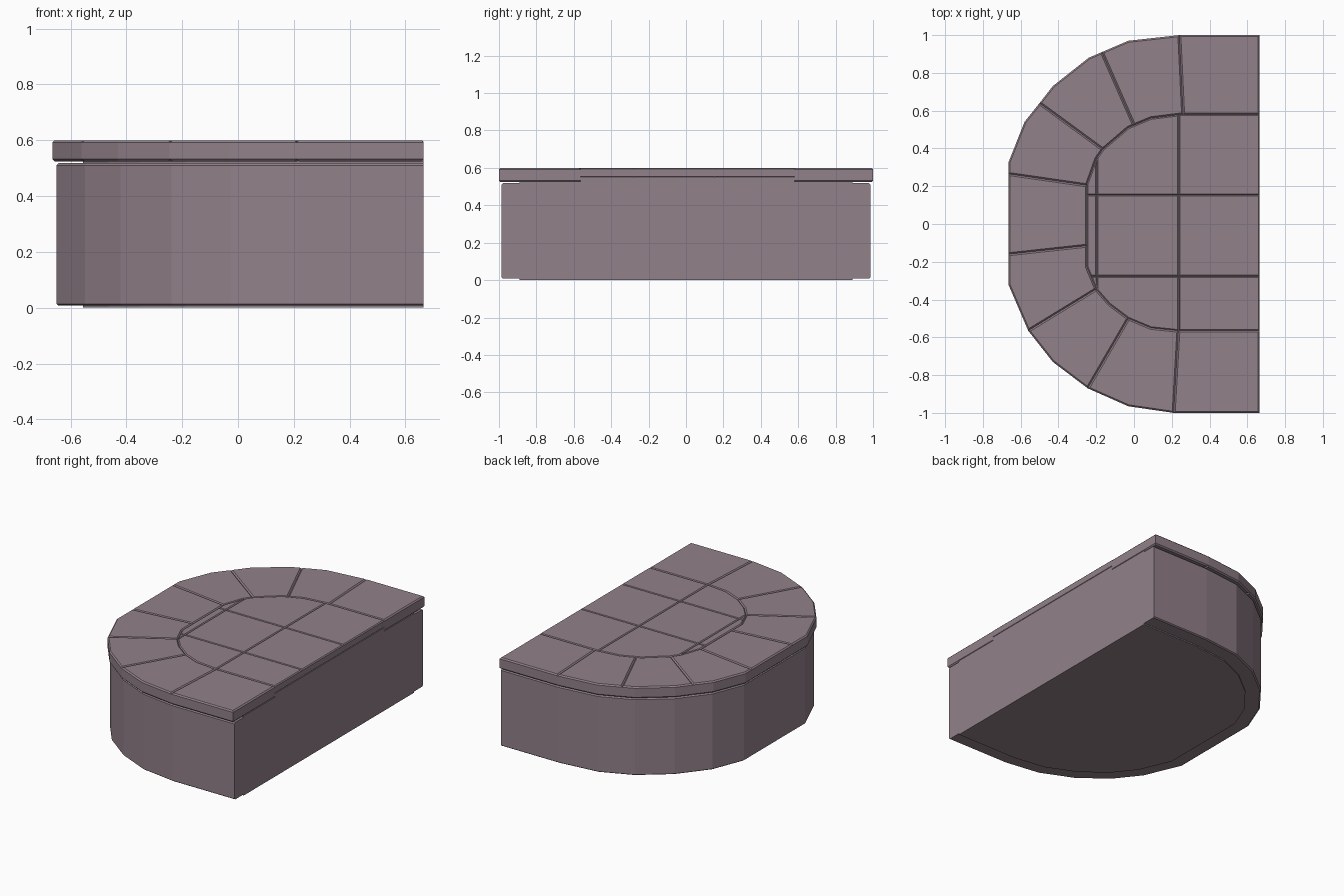
import bpy, bmesh, math
from mathutils import Vector

if "Cube" in bpy.data.objects:
    bpy.data.objects.remove(bpy.data.objects["Cube"])

BACK = 0.665
stone = bpy.data.materials.new("mauve stone")
stone.diffuse_color = (0.285, 0.218, 0.25, 1)
stone.use_nodes = True
stone.node_tree.nodes["Principled BSDF"].inputs["Base Color"].default_value = stone.diffuse_color

# plan outlines, from back right corner round the curve to front right corner
OUTER = [(BACK, 1.0), (0.24, 1.0), (-0.03, 0.97), (-0.24, 0.88), (-0.43, 0.73), (-0.58, 0.54),
         (-0.665, 0.325), (-0.665, -0.32), (-0.56, -0.565), (-0.43, -0.73), (-0.245, -0.87),
         (-0.03, -0.965), (0.21, -1.0), (BACK, -1.0)]
INNER = [(BACK, 0.58), (0.25, 0.58), (0.09, 0.56), (-0.03, 0.51), (-0.165, 0.395), (-0.2, 0.345),
         (-0.25, 0.21), (-0.25, -0.225), (-0.2, -0.345), (-0.13, -0.425), (-0.03, -0.5),
         (0.09, -0.55), (0.235, -0.565), (BACK, -0.565)]
# joints between rim stones: outer end, inner end
JOINTS = [((BACK, 1.0), (BACK, 0.58)), ((0.24, 1.0), (0.26, 0.58)), ((-0.17, 0.91), (0.0, 0.523)),
          ((-0.5, 0.64), (-0.165, 0.395)), ((-0.665, 0.265), (-0.25, 0.205)),
          ((-0.665, -0.16), (-0.25, -0.115)), ((-0.56, -0.565), (-0.2, -0.345)),
          ((-0.245, -0.87), (-0.03, -0.5)), ((0.21, -1.0), (0.235, -0.565)),
          ((BACK, -1.0), (BACK, -0.565))]


def clean(poly):
    out = []
    for p in poly:
        if not out or math.dist(p, out[-1]) > 0.004:
            out.append(p)
    if math.dist(out[0], out[-1]) <= 0.004:
        out.pop()
    return out


def inset(poly, d):
    res = []
    for i, p in enumerate(poly):
        a, b, c = Vector(poly[i - 1]), Vector(p), Vector(poly[(i + 1) % len(poly)])
        e1, e2 = (b - a).normalized(), (c - b).normalized()
        n1, n2 = Vector((-e1.y, e1.x)), Vector((-e2.y, e2.x))
        res.append(tuple(b + (n1 + n2) * d / max(1 + n1.dot(n2), 0.05)))
    return res


def loft(name, poly, profile, flat_back=False):
    """Stack inset copies of a plan outline; profile is (inset, z) pairs."""
    poly = clean(poly)
    bm = bmesh.new()
    rings = []
    for d, z in profile:
        pts = inset(poly, d)
        if flat_back:
            pts = [(BACK, q[1]) if p[0] == BACK else q for p, q in zip(poly, pts)]
        rings.append([bm.verts.new((x, y, z)) for x, y in pts])
    n = len(poly)
    for lo, hi in zip(rings, rings[1:]):
        for i in range(n):
            j = (i + 1) % n
            bm.faces.new((lo[i], lo[j], hi[j], hi[i]))
    bm.faces.new(rings[0][::-1])
    bm.faces.new(rings[-1])
    bmesh.ops.recalc_face_normals(bm, faces=bm.faces)
    me = bpy.data.meshes.new(name)
    bm.to_mesh(me)
    bm.free()
    me.materials.append(stone)
    bpy.context.collection.objects.link(bpy.data.objects.new(name, me))


def clip(poly, axis, value, sign):
    """Keep the part of the outline where sign * (coord - value) >= 0."""
    out = []
    for i, p in enumerate(poly):
        q = poly[(i + 1) % len(poly)]
        dp, dq = sign * (p[axis] - value), sign * (q[axis] - value)
        if dp >= 0:
            out.append(p)
        if dp * dq < 0:
            t = dp / (dp - dq)
            out.append((p[0] + (q[0] - p[0]) * t, p[1] + (q[1] - p[1]) * t))
    return out


def angle(p):
    return math.atan2(p[1], p[0] - 0.3) % math.tau


def between(line, a, b):
    return [a] + [p for p in line if angle(a) + 0.01 < angle(p) < angle(b) - 0.01] + [b]


# body wall with a plinth recess below and a shadow gap above
loft("body", OUTER, [(0.11, 0), (0.11, 0.008), (0.022, 0.008), (0.014, 0.014), (0.014, 0.51),
                     (0.022, 0.518), (0.11, 0.518), (0.11, 0.526)], True)
# bed under the inner paving
loft("paving_bed", INNER, [(0, 0.524), (0, 0.55)], True)


def slab_profile(bottom, b=0.008):
    return [(b, bottom), (0, bottom + b), (0, 0.6 - b), (b, 0.6)]


# rim stones
for k, ((o1, i1), (o2, i2)) in enumerate(zip(JOINTS, JOINTS[1:])):
    loft(f"rim_stone_{k + 1}", between(OUTER, o1, o2) + between(INNER, i1, i2)[::-1],
         slab_profile(0.524))

# inner paving tiles, cut from the inner outline by a grid
XS, YS = (-0.3, -0.197, 0.237, 0.7), (-0.6, -0.277, 0.153, 0.6)
for i in range(3):
    for j in range(3):
        tile = clip(clip(INNER, 0, XS[i], 1), 0, XS[i + 1], -1)
        tile = clip(clip(tile, 1, YS[j], 1), 1, YS[j + 1], -1)
        loft(f"paving_tile_{i + 1}_{j + 1}", tile, slab_profile(0.549, 0.006))
